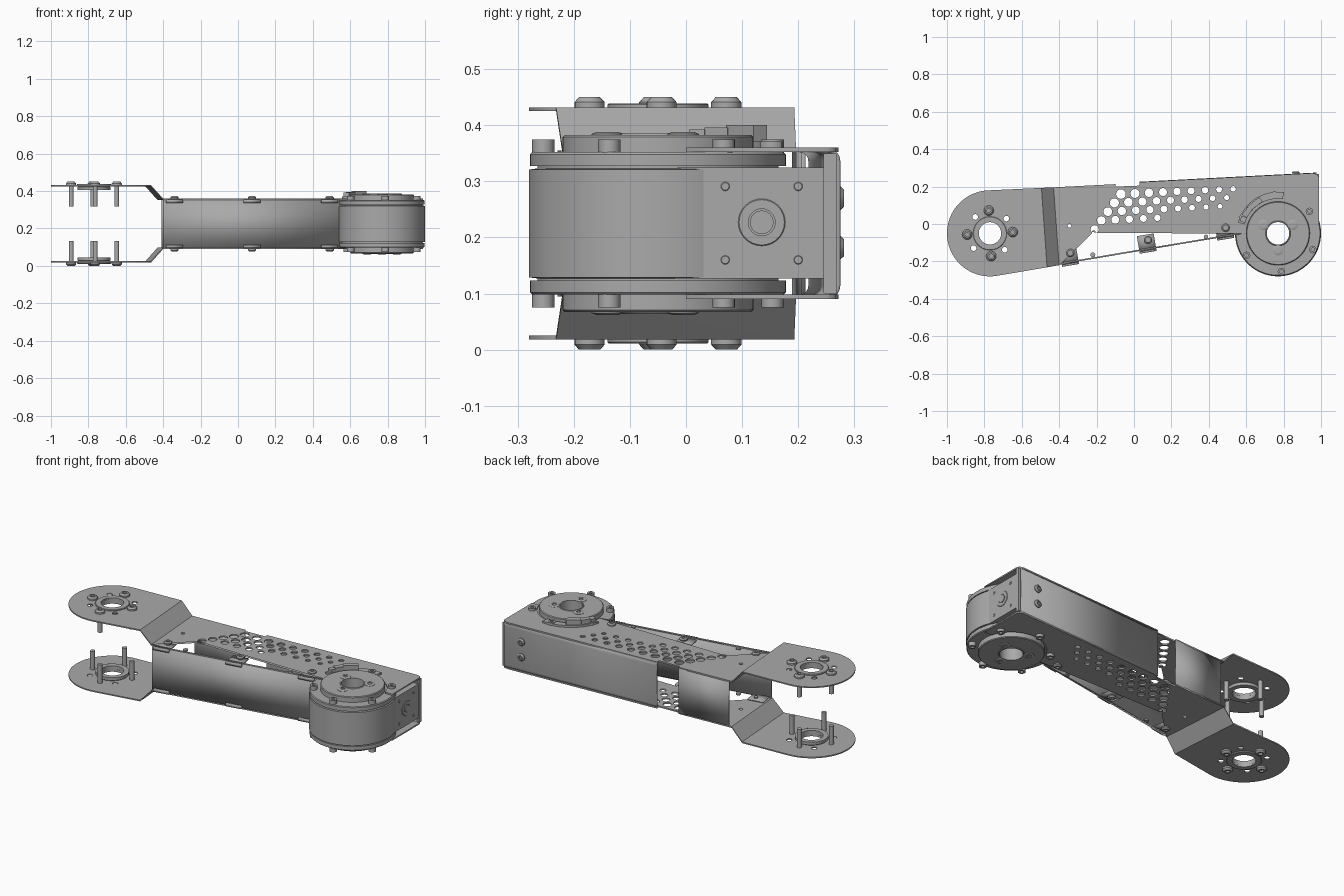
import bpy, bmesh, math
from mathutils import Matrix, Vector

if "Cube" in bpy.data.objects:
    bpy.data.objects.remove(bpy.data.objects["Cube"])

MID = 0.225                      # height of the mirror plane
MOTOR, EAR = Vector((0.77, -0.05)), Vector((-0.77, -0.05))


def material(name, v):
    m = bpy.data.materials.new(name)
    m.use_nodes = True
    m.diffuse_color = (v, v, v, 1)
    m.node_tree.nodes["Principled BSDF"].inputs["Base Color"].default_value = (v, v, v, 1)
    return m


METAL = material("plain grey metal", 0.4)


def finish(name, bm, matrix=Matrix(), smooth=True):
    bmesh.ops.remove_doubles(bm, verts=bm.verts, dist=1e-5)
    bmesh.ops.recalc_face_normals(bm, faces=bm.faces)
    me = bpy.data.meshes.new(name)
    bm.to_mesh(me)
    bm.free()
    me.materials.append(METAL)
    ob = bpy.data.objects.new(name, me)
    bpy.context.collection.objects.link(ob)
    ob.matrix_world = matrix
    if smooth:
        bpy.ops.object.select_all(action='DESELECT')
        ob.select_set(True)
        bpy.context.view_layer.objects.active = ob
        bpy.ops.object.shade_smooth_by_angle(angle=math.radians(35))
    return ob


def side_matrix(x, y, s):
    """Local z points away from the mirror plane, up or down."""
    flip = Matrix() if s > 0 else Matrix.Rotation(math.pi, 4, 'X')
    return Matrix.Translation((x, y, MID)) @ flip


def lathe(name, profile, matrix, n=24):
    """Revolve a closed (radius, height) outline."""
    bm = bmesh.new()
    rings = [[bm.verts.new((r * math.cos(a), r * math.sin(a), h)) for r, h in profile]
             for a in (2 * math.pi * i / n for i in range(n))]
    k = len(profile)
    for i in range(n):
        for j in range(k):
            q = (j + 1) % k
            if profile[j][0] or profile[q][0]:
                bm.faces.new((rings[i][j], rings[i][q], rings[i - 1][q], rings[i - 1][j]))
    return finish(name, bm, matrix)


def ring(name, r0, r1, h0, h1, matrix, n=64):
    b = min(0.004, (h1 - h0) / 3)
    return lathe(name, [(r0, h0), (r1, h0), (r1, h1 - b), (r1 - b, h1), (r0, h1)], matrix, n)


def screw(name, r, h0, h1, matrix, shaft=0.0):
    """Domed socket head with an optional shaft behind it."""
    d = h1 - h0
    lathe(name, [(0, h1 - d * .6), (r * .4, h1 - d * .6), (r * .4, h1), (r * .7, h1),
                 (r, h1 - d * .5), (r, h0), (r * .48, h0), (r * .48, h0 - shaft - .004),
                 (0, h0 - shaft - .004)], matrix, 20)


def hull(name, points):
    bm = bmesh.new()
    for p in points:
        bm.verts.new(p)
    bmesh.ops.convex_hull(bm, input=bm.verts)
    return finish(name, bm, smooth=False)


def box(name, xs, ys, zs):
    return hull(name, [(x, y, z) for x in xs for y in ys for z in zs])


def arc(c, r, a0, a1, n):
    return [(c[0] + r * math.cos(math.radians(a0 + (a1 - a0) * i / n)),
             c[1] + r * math.sin(math.radians(a0 + (a1 - a0) * i / n))) for i in range(n + 1)]


def plate(name, outline, holes, z, thick):
    """Flat sheet with round holes, from a filled curve."""
    cu = bpy.data.curves.new(name, 'CURVE')
    cu.dimensions, cu.fill_mode, cu.extrude = '2D', 'BOTH', thick / 2
    for pts in [outline] + [arc((x, y), r, 0, 345, 23) for x, y, r in holes]:
        sp = cu.splines.new('POLY')
        sp.points.add(len(pts) - 1)
        for p, (x, y) in zip(sp.points, pts):
            p.co = (x, y, 0, 1)
        sp.use_cyclic_u = True
    tmp = bpy.data.objects.new(name + " curve", cu)
    bpy.context.collection.objects.link(tmp)
    bpy.context.view_layer.update()
    me = bpy.data.meshes.new_from_object(tmp.evaluated_get(bpy.context.evaluated_depsgraph_get()))
    bpy.data.objects.remove(tmp)
    bm = bmesh.new()
    bm.from_mesh(me)
    bpy.data.meshes.remove(me)
    return finish(name, bm, Matrix.Translation((0, 0, z)), smooth=False)


def wall(name, p0, p1, section, thick=0.008):
    """Bent sheet: an (offset, height) section swept from p0 to p1."""
    p0, p1 = Vector(p0), Vector(p1)
    d = (p1 - p0).normalized()
    n = Vector((-d.y, d.x))
    bm = bmesh.new()
    rows = [[bm.verts.new((*(p + n * o), MID + h)) for o, h in section] for p in (p0, p1)]
    for i in range(len(section) - 1):
        bm.faces.new((rows[0][i], rows[1][i], rows[1][i + 1], rows[0][i + 1]))
    ob = finish(name, bm)
    mod = ob.modifiers.new("thickness", 'SOLIDIFY')
    mod.thickness, mod.offset = thick, 0


# Graded lattice of lightening holes
holes = [(-0.345, -0.01, 0.01), (-0.215, -0.045, 0.011), (0.385, -0.068, 0.011), (-0.22, -0.165, 0.013)]
for j in range(5):
    for i in range(9):
        x, y = -0.07 - 0.035 * j + 0.075 * i, 0.16 - 0.047 * j + 0.0035 * i
        if y > -0.035 + 0.19 * (x + 0.2) and x < 0.55:
            holes.append((x, y, 0.026 - 0.02 * (x + 0.1) - 0.035 * (0.16 - y)))

main_outline = [(-0.43, 0.196), (-0.1, 0.213), (-0.1, 0.2), (0.03, 0.205), (0.03, 0.224),
                (0.955, 0.272), (0.98, 0.266), (0.988, 0.25), (0.988, 0)]
main_outline += arc(MOTOR, 0.18, 16, 180, 28) + [(-0.40, -0.2205)]
ear_outline = arc(EAR, 0.23, 93, 279, 40) + [(-0.465, -0.2315), (-0.495, 0.193)]
ear_holes = [(*EAR, 0.06)] + [(x, y, 0.015) for x, y in arc(EAR, 0.118, 42, 312, 3)]

for s, side in ((1, "upper"), (-1, "lower")):
    # Side plate: ear, sloped bend and perforated main sheet
    plate(side + "_plate", main_outline, holes, MID + s * 0.131, 0.008)
    plate(side + "_ear", ear_outline, ear_holes, MID + s * 0.2035, 0.007)
    hull(side + "_bend", [(x, y, MID + s * h) for x, y, hs in (
        (-0.495, 0.193, (0.2, 0.207)), (-0.465, -0.2315, (0.2, 0.207)),
        (-0.43, 0.196, (0.127, 0.135)), (-0.40, -0.2205, (0.127, 0.135))) for h in hs])

    # Ear collar and its four long screws
    m = side_matrix(*EAR, s)
    ring(side + "_ear_collar", 0.06, 0.088, 0.18, 0.2, m)
    ring(side + "_ear_washer", 0.06, 0.09, 0.207, 0.214, m)
    for x, y in arc(EAR, 0.122, 3, 273, 3):
        screw(side + "_ear_screw", 0.027, 0.207, 0.225, side_matrix(x, y, s), 0.11)

    # Edge screws and the folded tabs under them
    for x, y in ((-0.34, -0.155), (0.075, -0.085), (0.49, -0.02)):
        screw(side + "_edge_screw", 0.022, 0.135, 0.148, side_matrix(x, y, s), 0.02)
        e = -0.153 + 0.169 * x
        a, b = Vector((x - 0.045, e - 0.0136)), Vector((x + 0.045, e + 0.0016))
        wall(side + "_tab", a, b, [(0, s * 0.112), (0, s * 0.13)], 0.01)
        wall(side + "_tab_foot", a, b, [(0.005, s * 0.122), (0.09, s * 0.122)], 0.006)

    # Motor flange, output disc and screws
    m = side_matrix(*MOTOR, s)
    ring(side + "_motor_flange", 0.06, 0.228, 0.102, 0.127, m)
    ring(side + "_output_disc", 0.06, 0.17, 0.127, 0.158, m)
    ring(side + "_output_rim", 0.06, 0.068, 0.15, 0.161, m)
    for x, y in arc(MOTOR, 0.205, 35, 335, 5):
        lathe(side + "_flange_screw",
              [(0, 0.14), (0.009, 0.14), (0.009, 0.15), (0.02, 0.15), (0.02, 0.12), (0, 0.12)],
              side_matrix(x, y, s), 16)
    for x, y in arc(MOTOR, 0.09, 30, 270, 2):
        screw(side + "_output_screw", 0.028, 0.156, 0.163, side_matrix(x, y, s))

# Motor drum with its through hole
m = side_matrix(*MOTOR, 1)
lathe("motor_drum", [(0.06, -0.105), (0.215, -0.105), (0.215, -0.098), (0.23, -0.096),
                     (0.23, 0.096), (0.215, 0.098), (0.215, 0.105), (0.06, 0.105)], m, 80)

# Motor housing block outside the through hole, with end face details
box("motor_block", (0.62, 0.985), (0.03, 0.245), (0.127, 0.325))
box("motor_block_side", (0.9, 0.985), (-0.02, 0.03), (0.127, 0.325))
face_x = Matrix.Translation((0.985, 0.135, 0.227)) @ Matrix.Rotation(math.pi / 2, 4, 'Y')
ring("connector_ring", 0.024, 0.042, -0.002, 0.003, face_x, 32)
lathe("connector_core", [(0, -0.002), (0.021, -0.002), (0.021, 0.005), (0, 0.005)], face_x)
for y in (0.07, 0.2):
    for z in (0.16, 0.291):
        ring("block_screw", 0.004, 0.008, -0.002, 0.002,
             Matrix.Translation((0.985, y, z)) @ Matrix.Rotation(math.pi / 2, 4, 'Y'), 14)

# Front wall, back walls with rounded folds, and end lip
wall("front_wall", (-0.4, -0.213), (0.575, -0.049), [(0, -0.128), (0, 0.128)])
wall("back_wall_short", (-0.41, 0.193), (-0.1, 0.209), [(0, -0.131), (0, 0.131)])
fold = arc((-0.02, 0.111), 0.02, 0, 90, 5)
wall("back_wall_long", (0.03, 0.222), (0.975, 0.271),
     [(o, -h) for o, h in reversed(fold)] + fold)
box("end_lip", (0.975, 0.988), (0.245, 0.268), (0.1, 0.35))
for z in (0.182, 0.27):
    screw("back_screw", 0.021, 0, 0.013,
          Matrix.Translation((0.865, 0.269, z)) @ Matrix.Rotation(-math.pi / 2, 4, 'X'), 0.02)

# Curved cable guard and small plug above the upper plate
guard = arc(MOTOR, 0.222, 82, 165, 16) + arc(MOTOR, 0.185, 165, 82, 16)
plate("cable_guard", guard, [], 0.365, 0.012)
for a, w, top in ((128, 0.04, 0.4), (146, 0.025, 0.396), (158, 0.015, 0.392)):
    c = arc(MOTOR, 0.2, a, a, 1)[0]
    ob = box("cable_plug", (-0.015, 0.015), (-w, w), (0.36, top))
    ob.matrix_world = Matrix.Translation((*c, 0)) @ Matrix.Rotation(math.radians(a), 4, 'Z')
